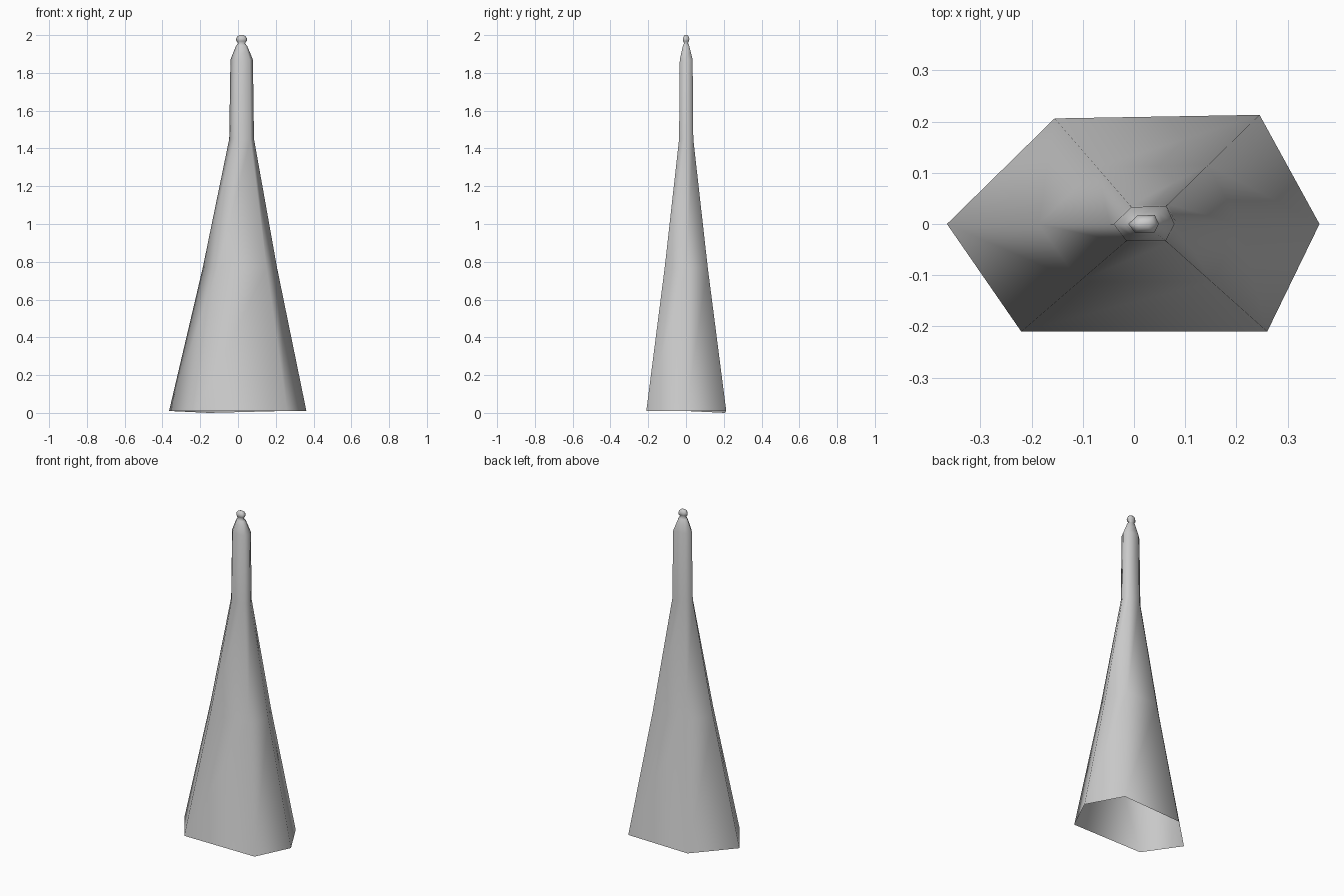
import bpy
import bmesh
from mathutils import Vector

cube = bpy.data.objects.get("Cube")
if cube:
    bpy.data.objects.remove(cube, do_unlink=True)

# Single stone colour
stone = bpy.data.materials.new("light_grey")
stone.use_nodes = True
grey = (0.6, 0.6, 0.6, 1)
stone.diffuse_color = grey
stone.node_tree.nodes["Principled BSDF"].inputs["Base Color"].default_value = grey

# Uneven six-sided outlines of the wide foot and the slim neck
foot = [(-0.365, 0), (-0.22, -0.21), (0.26, -0.21), (0.362, 0), (0.245, 0.213), (-0.155, 0.206)]
neck = [(-0.04, 0), (-0.015, -0.033), (0.062, -0.033), (0.079, 0), (0.063, 0.035), (-0.005, 0.033)]
foot = [Vector(p) for p in foot]
neck = [Vector(p) for p in neck]
axis = Vector((0.018, 0))

# Flared body: height and blend from foot to neck
body = [(0.01, 0), (0.77, 0.55), (1.45, 0.98), (1.87, 1)]
# Shoulder, throat and finial knob: height and scale of the neck outline
tip = [(1.92, 0.66), (1.945, 0.48), (1.957, 0.3), (1.968, 0.46),
       (1.98, 0.5), (1.993, 0.38), (2.0, 0.2)]

bm = bmesh.new()


def add_ring(points, z):
    return [bm.verts.new((p.x, p.y, z)) for p in points]


rings = [add_ring([a.lerp(b, t) for a, b in zip(foot, neck)], z) for z, t in body]
rings += [add_ring([axis + (p - axis) * s for p in neck], z) for z, s in tip]
rings[0][5].co.z = 0  # one foot corner dips to the ground

# Skin the rings; the bottom stays open
for low, high in zip(rings, rings[1:]):
    for i in range(6):
        j = (i + 1) % 6
        bm.faces.new((low[i], low[j], high[j], high[i]))
bm.faces.new(rings[-1])
for f in bm.faces:
    f.smooth = True

mesh = bpy.data.meshes.new("flared_spire")
bm.to_mesh(mesh)
bm.free()
mesh.materials.append(stone)
spire = bpy.data.objects.new("flared_spire", mesh)
bpy.context.collection.objects.link(spire)
